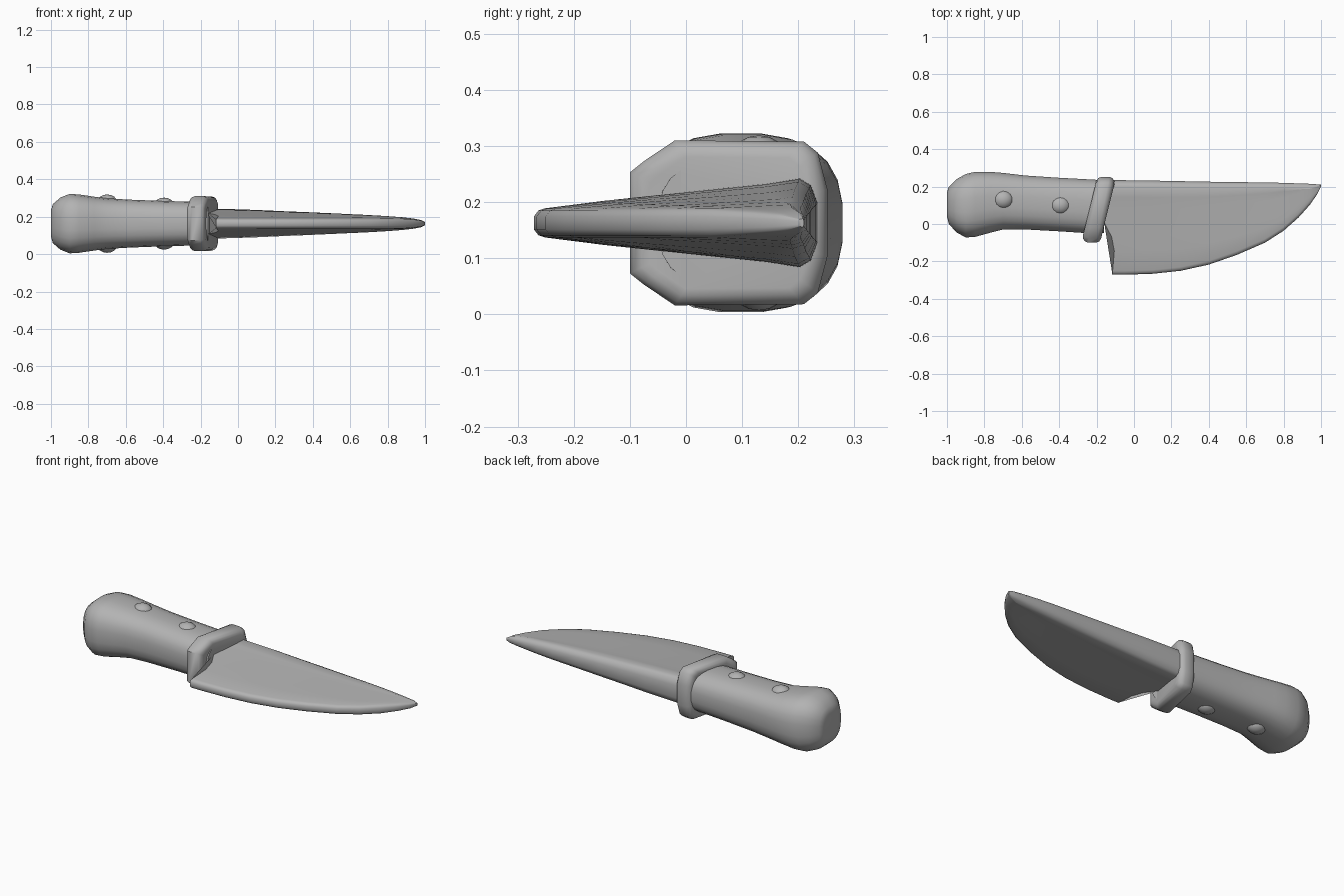
import bpy, bmesh, math
from mathutils import Vector

cube = bpy.data.objects.get("Cube")
if cube:
    bpy.data.objects.remove(cube, do_unlink=True)

MID = 0.163  # height of the knife's plane of symmetry

grey = bpy.data.materials.new("plain grey")
grey.use_nodes = True
grey.diffuse_color = (0.45, 0.45, 0.45, 1)
grey.node_tree.nodes["Principled BSDF"].inputs["Base Color"].default_value = (0.45, 0.45, 0.45, 1)


def finish(name, bm, angle=50):
    bmesh.ops.recalc_face_normals(bm, faces=bm.faces)
    mesh = bpy.data.meshes.new(name)
    bm.to_mesh(mesh)
    bm.free()
    mesh.materials.append(grey)
    ob = bpy.data.objects.new(name, mesh)
    bpy.context.collection.objects.link(ob)
    bpy.ops.object.select_all(action='DESELECT')
    bpy.context.view_layer.objects.active = ob
    ob.select_set(True)
    bpy.ops.object.shade_smooth_by_angle(angle=math.radians(angle))
    return ob


def loft(name, rings, angle=50):
    """Skin a list of equal-length closed rings and cap both ends."""
    bm = bmesh.new()
    rows = [[bm.verts.new(p) for p in ring] for ring in rings]
    n = len(rows[0])
    for a, b in zip(rows, rows[1:]):
        for i in range(n):
            j = (i + 1) % n
            bm.faces.new((a[i], a[j], b[j], b[i]))
    bm.faces.new(rows[0])
    bm.faces.new(rows[-1])
    return finish(name, bm, angle)


def rounded_ring(x, low, high, half, power=2.7, sides=24):
    """Superellipse section across the handle."""
    ring = []
    for i in range(sides):
        a = 2 * math.pi * (i + 0.5) / sides
        c, s = math.cos(a), math.sin(a)
        y = math.copysign(abs(c) ** (2 / power), c) * (high - low) / 2 + (low + high) / 2
        z = math.copysign(abs(s) ** (2 / power), s) * half + MID
        ring.append((x, y, z))
    return ring


# Handle with swollen pommel: x, lower y, upper y, half thickness
handle = [(-1.0, 0.04, 0.17, 0.07), (-0.99, 0.0, 0.2, 0.105), (-0.95, -0.045, 0.24, 0.14),
          (-0.9, -0.073, 0.268, 0.16), (-0.85, -0.07, 0.28, 0.157), (-0.77, -0.048, 0.28, 0.145),
          (-0.7, -0.03, 0.274, 0.136), (-0.58, -0.03, 0.26, 0.129), (-0.4, -0.04, 0.248, 0.122),
          (-0.25, -0.05, 0.24, 0.118), (-0.16, -0.05, 0.235, 0.115)]
loft("handle", [rounded_ring(*s) for s in handle])

# Rivet bumps on both cheeks of the handle
for label, x, y, top in (("rear", -0.7, 0.13, 0.156), ("front", -0.395, 0.1, 0.139)):
    for side, sign in (("upper", 1), ("lower", -1)):
        bm = bmesh.new()
        bmesh.ops.create_uvsphere(bm, u_segments=14, v_segments=8, radius=1)
        for v in bm.verts:
            v.co = Vector((x + v.co.x * 0.055, y + v.co.y * 0.05,
                           MID + sign * (top - 0.04) + v.co.z * 0.04))
        finish(f"{label}_{side}_rivet", bm)

# Slanted guard collar, chamfered towards the cutting side
outline = [(-0.1, 0.09), (-0.075, 0.11), (-0.02, 0.147), (0.21, 0.145),
           (0.235, 0.125), (0.252, 0.06)]
outline += [(y, -z) for y, z in reversed(outline)]


def guard_ring(offset, scale):
    return [(-0.188 + 0.2 * (y - 0.08) + offset,
             0.076 + (y - 0.076) * scale, MID + z * scale) for y, z in outline]


loft("guard", [guard_ring(o, s) for o, s in
               ((-0.05, 0.8), (-0.048, 0.88), (-0.038, 0.96), (-0.022, 1.0), (0.022, 1.0),
                (0.038, 0.96), (0.048, 0.88), (0.05, 0.8))])


# Blade: x, edge y, spine y, spine half thickness
blade = [(-0.1, -0.271, 0.235, 0.08), (-0.05, -0.271, 0.234, 0.078), (0.1, -0.266, 0.232, 0.073),
         (0.25, -0.25, 0.229, 0.066), (0.4, -0.217, 0.226, 0.06), (0.55, -0.165, 0.224, 0.053),
         (0.7, -0.1, 0.222, 0.046), (0.8, -0.036, 0.22, 0.04), (0.88, 0.035, 0.217, 0.034),
         (0.94, 0.102, 0.215, 0.027), (0.98, 0.16, 0.212, 0.019), (1.0, 0.2, 0.21, 0.008)]


def heel_x(y):
    """Concave heel running from the lower corner up into the guard."""
    if y < -0.15:
        return -0.105 - 0.9 * (y + 0.15) ** 2
    return max(-0.17, -0.105 - 2.2 * (y + 0.15) ** 2)


def blade_ring(index, x, low, high, half):
    edge = min(0.026, half * 0.75)
    span = high - low
    rim = min(0.02, span * 0.15)
    side = [(low, edge * 0.45), (low + rim * 0.4, edge * 0.85), (low + rim, edge)]
    for t in (0.25, 0.4, 0.55, 0.7, 0.82):
        side.append((low + span * t, edge + (half - edge) * t))
    side += [(high - rim * 1.6, half), (high - rim * 0.6, half * 0.85), (high, half * 0.45)]
    side += [(y, -z) for y, z in reversed(side)]
    return [(heel_x(y) if index == 0 else x, y, MID + z) for y, z in side]


loft("blade", [blade_ring(i, *s) for i, s in enumerate(blade)])
